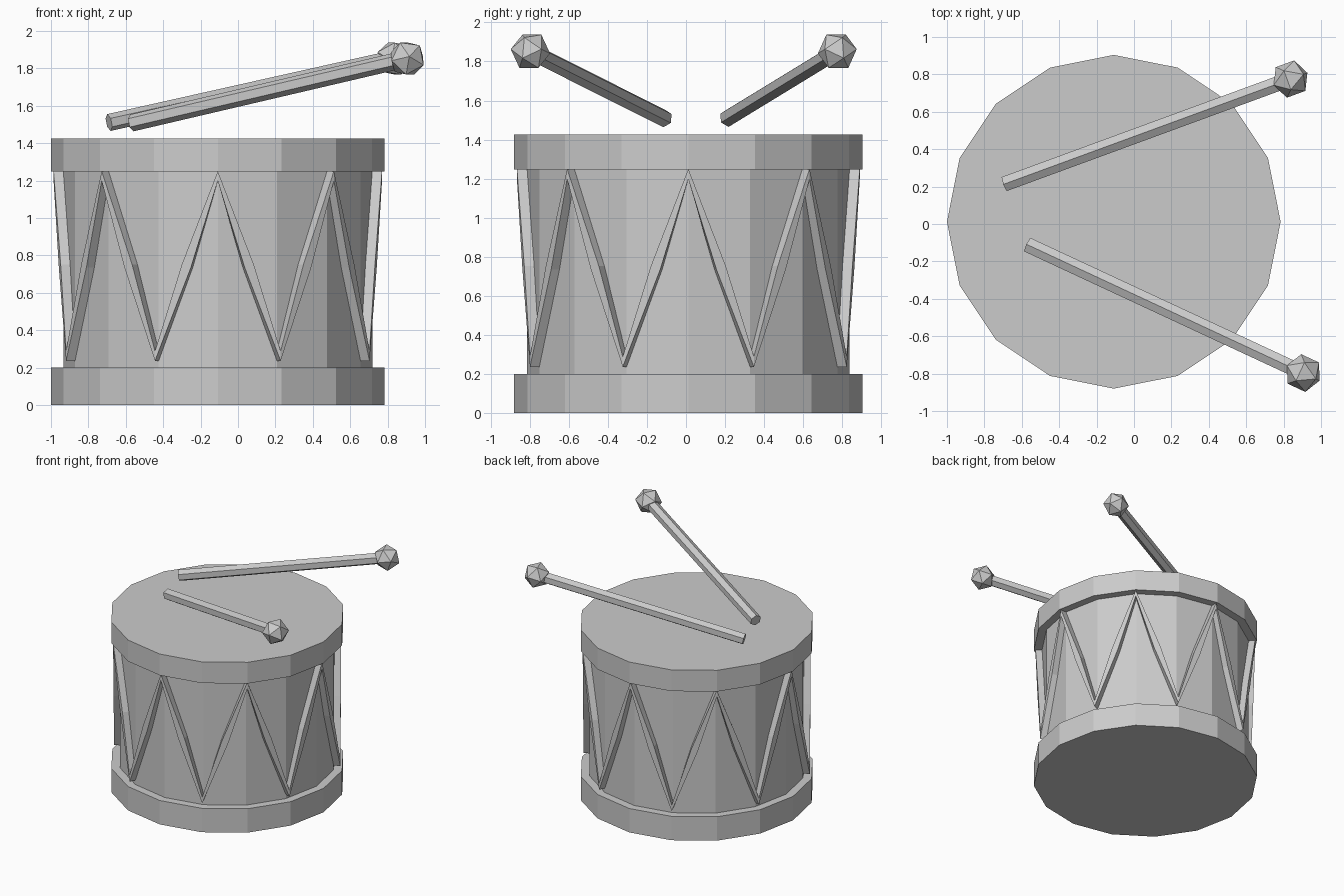
import bpy
import bmesh
from math import cos, sin, pi, sqrt
from mathutils import Matrix, Vector

cube = bpy.data.objects.get("Cube")
if cube:
    bpy.data.objects.remove(cube, do_unlink=True)

grey = bpy.data.materials.new("light_grey")
grey.use_nodes = True
grey.diffuse_color = (0.6, 0.6, 0.6, 1)
grey.node_tree.nodes["Principled BSDF"].inputs["Base Color"].default_value = (0.6, 0.6, 0.6, 1)

CENTRE = Vector((-0.108, 0.012, 0))
SIDES = 16


def finish(name, bm, matrix):
    """Turn a bmesh into a flat-shaded object."""
    bmesh.ops.recalc_face_normals(bm, faces=bm.faces)
    mesh = bpy.data.meshes.new(name)
    bm.to_mesh(mesh)
    bm.free()
    mesh.materials.append(grey)
    obj = bpy.data.objects.new(name, mesh)
    obj.matrix_world = matrix
    bpy.context.collection.objects.link(obj)
    return obj


def prism(name, sides, radius, length, matrix):
    bm = bmesh.new()
    bmesh.ops.create_cone(bm, cap_ends=True, segments=sides,
                          radius1=radius, radius2=radius, depth=length)
    return finish(name, bm, matrix)


def drum_part(name, radius, bottom, top):
    middle = CENTRE + Vector((0, 0, (bottom + top) / 2))
    prism(name, SIDES, radius, top - bottom, Matrix.Translation(middle))


# Drum shell and its two hoops
drum_part("drum_shell", 0.826, 0.1, 1.35)
drum_part("bottom_hoop", 0.892, 0, 0.2)
drum_part("top_hoop", 0.892, 1.247, 1.425)


# Zigzag cord: a square tube, pinched where it turns
def zigzag_cord(radius=0.852, low=0.262, high=1.224, half=0.026):
    corners = []
    for i in range(SIDES):
        a = 2 * pi * i / SIDES
        corners.append(Vector((radius * cos(a), radius * sin(a), low if i % 2 else high)))
    path = []
    for i, p in enumerate(corners):
        path += [p, (p + corners[(i + 1) % SIDES]) / 2]
    bm = bmesh.new()
    rings = []
    count = len(path)
    for i, p in enumerate(path):
        tangent = (path[(i + 1) % count] - path[i - 1]).normalized()
        outward = Vector((p.x, p.y, 0)).normalized()
        across = tangent.cross(outward).normalized()
        rings.append([bm.verts.new(p + half * (u * outward + v * across))
                      for u, v in ((1, 1), (-1, 1), (-1, -1), (1, -1))])
    for i, ring in enumerate(rings):
        after = rings[(i + 1) % count]
        for k in range(4):
            j = (k + 1) % 4
            bm.faces.new((ring[k], ring[j], after[j], after[k]))
    finish("zigzag_cord", bm, Matrix.Translation(CENTRE))


zigzag_cord()


# Drumsticks: six-sided shaft with a twenty-faced head
def drumstick(side_name, tail, head, head_radius=0.102):
    tail, head = Vector(tail), Vector(head)
    along = (head - tail).normalized()
    side = Vector((0, 0, 1)).cross(along).normalized()
    up = along.cross(side)
    frame = Matrix((side, up, along)).transposed().to_4x4()
    prism(side_name + "_stick_shaft", 6, 0.046, (head - tail).length,
          Matrix.Translation((tail + head) / 2) @ frame)

    bm = bmesh.new()
    golden = (1 + sqrt(5)) / 2
    scale = head_radius / sqrt(1 + golden ** 2)
    for a in (-1, 1):
        for b in (-golden, golden):
            for point in ((0, a, b), (a, b, 0), (b, 0, a)):
                bm.verts.new(Vector(point) * scale)
    bmesh.ops.convex_hull(bm, input=bm.verts)
    finish(side_name + "_stick_head", bm, Matrix.Translation(head) @ frame)


drumstick("back", (-0.69, 0.215, 1.51), (0.837, 0.775, 1.852))
drumstick("front", (-0.567, -0.112, 1.508), (0.905, -0.797, 1.852))
